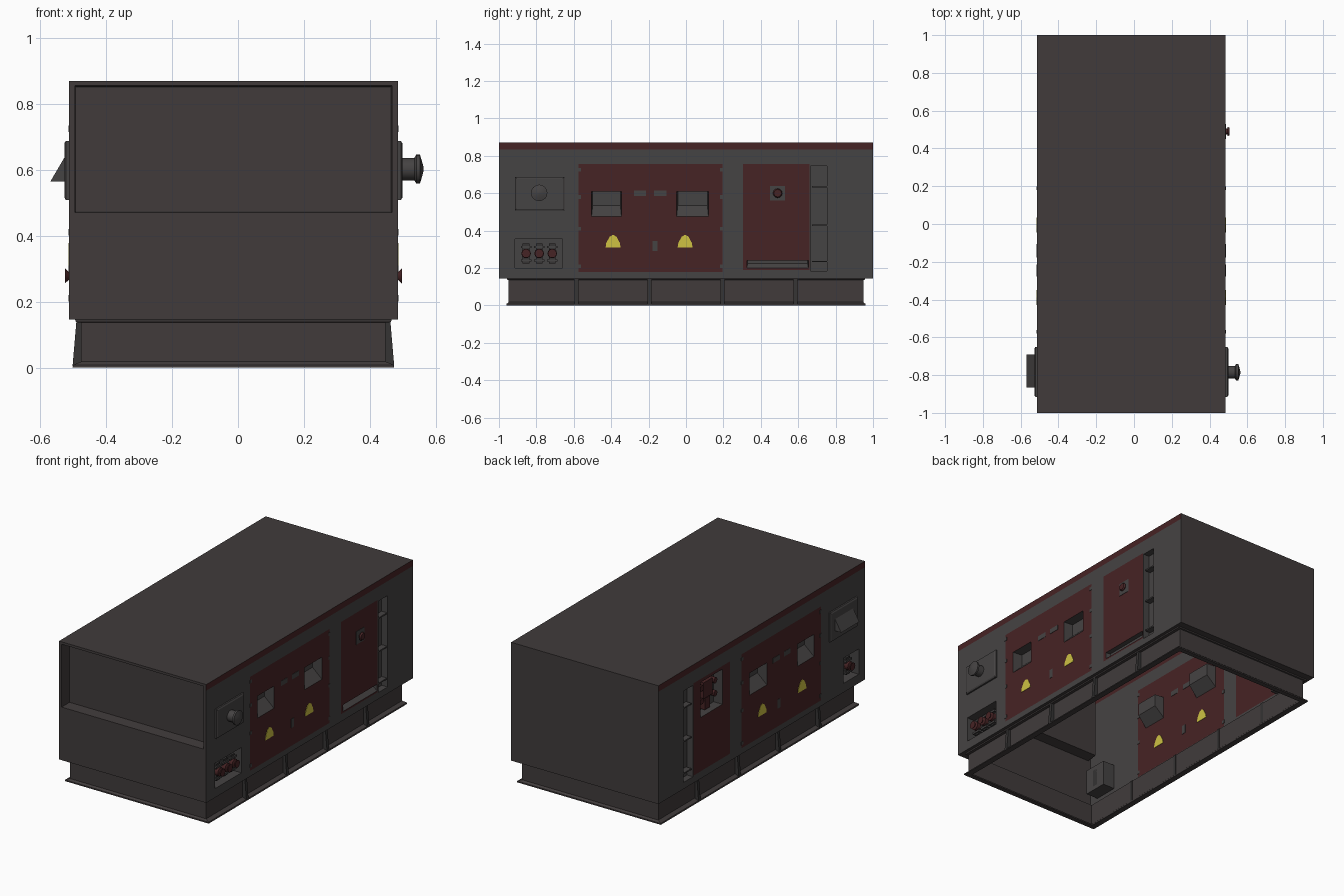
import bpy, bmesh, math
from mathutils import Vector

if "Cube" in bpy.data.objects:
    bpy.data.objects.remove(bpy.data.objects["Cube"])

def material(name, rgb):
    m = bpy.data.materials.new(name)
    m.diffuse_color = (*rgb, 1)
    m.use_nodes = True
    m.node_tree.nodes["Principled BSDF"].inputs["Base Color"].default_value = m.diffuse_color
    return m

SHELL = material("warm dark grey", (0.052, 0.044, 0.044))
SIDE = material("side grey", (0.060, 0.056, 0.056))
RED = material("dark red", (0.062, 0.017, 0.018))
YELLOW = material("warning yellow", (0.62, 0.54, 0.055))
DARK = material("charcoal", (0.035, 0.033, 0.033))

XR, XL, CX = 0.485, -0.513, -0.014      # side walls and body centre
ZB, ZT = 0.145, 0.87                    # body bottom and roof

def finish(bm, name, mats, smooth=False):
    me = bpy.data.meshes.new(name)
    bm.to_mesh(me)
    bm.free()
    ob = bpy.data.objects.new(name, me)
    bpy.context.collection.objects.link(ob)
    for m in mats:
        me.materials.append(m)
    if smooth:
        bpy.ops.object.select_all(action='DESELECT')
        ob.select_set(True)
        bpy.context.view_layer.objects.active = ob
        bpy.ops.object.shade_smooth_by_angle(angle=math.radians(40))
    return ob

def loft(name, loops, mat, out=None, cap=True, start=False, smooth=False):
    """Skin a row of closed loops; the end cap faces `out`."""
    bm = bmesh.new()
    rows = [[bm.verts.new(p) for p in lp] for lp in loops]
    n = len(rows[0])
    for a, b in zip(rows, rows[1:]):
        for i in range(n):
            j = (i + 1) % n
            bm.faces.new((a[i], a[j], b[j], b[i]))
    if start:
        bm.faces.new(rows[0][::-1])
    if cap:
        f = bm.faces.new(rows[-1])
        f.normal_update()
        if out and f.normal.dot(Vector(out)) < 0:
            bmesh.ops.reverse_faces(bm, faces=bm.faces[:])
    if not out:
        bmesh.ops.recalc_face_normals(bm, faces=bm.faces[:])
    return finish(bm, name, [mat], smooth)

def sheet(name, place, us, vs, holes, rule, out, mats):
    """Flat wall split on a grid, with rectangular holes and a colour rule."""
    bm = bmesh.new()
    us, vs = sorted(set(us)), sorted(set(vs))
    grid = [[bm.verts.new(place(u, v)) for v in vs] for u in us]
    for i in range(len(us) - 1):
        for j in range(len(vs) - 1):
            u, v = (us[i] + us[i + 1]) / 2, (vs[j] + vs[j + 1]) / 2
            if any(a < u < b and c < v < d for a, b, c, d in holes):
                continue
            f = bm.faces.new((grid[i][j], grid[i + 1][j], grid[i + 1][j + 1], grid[i][j + 1]))
            f.material_index = rule(u, v)
            f.normal_update()
            if f.normal.dot(Vector(out)) < 0:
                f.normal_flip()
    return finish(bm, name, mats)

# Helpers that work on a side wall: s = +1 right, -1 left, d = distance outward
def X(s, d):
    return (XR if s > 0 else XL) + s * d

def R(s, d, y0, y1, z0, z1):
    x = X(s, d)
    return [(x, y0, z0), (x, y1, z0), (x, y1, z1), (x, y0, z1)]

def box(name, s, d0, d1, y0, y1, z0, z1, mat, inset=0.0):
    return loft(name, [R(s, d0, y0, y1, z0, z1),
                       R(s, d1, y0 + inset, y1 - inset, z0 + inset, z1 - inset)],
                mat, (s, 0, 0), start=True)

def recess(name, s, depth, r, mat):
    return loft(name, [R(s, 0, *r), R(s, -depth, *r)], mat, (s, 0, 0))

def turned(name, s, y, z, prof, mat, n=16):
    loops = [[(X(s, d), y + r * math.cos(k * math.tau / n), z + r * math.sin(k * math.tau / n))
              for k in range(n)] for d, r in prof]
    return loft(name, loops, mat, (s, 0, 0), smooth=True)

# Shared layout of the sides: (y0, y1, z0, z1)
MAIN = (-0.575, 0.195, 0.18, 0.755)
DOOR = (0.305, 0.66, 0.19, 0.755)
WINDOWS = [(-0.505, -0.345, 0.475, 0.61), (-0.05, 0.12, 0.475, 0.61)]
COLUMN = (0.665, 0.755, 0.185, 0.745)
SOCKETS = {1: (-0.915, -0.66, 0.2, 0.355), -1: (-0.94, -0.79, 0.2, 0.355)}
SLOT = (0.325, 0.655, 0.2, 0.24)
CONTROL = (0.38, 0.59, 0.52, 0.735)

# Roof, back and front wall
loft("roof", [[(XL, -1, ZT), (XR, -1, ZT), (XR, 1, ZT), (XL, 1, ZT)]], SHELL, (0, 0, 1))
sheet("back_wall", lambda u, v: (u, 1, v), [XL, XR], [ZB, ZT], [], lambda u, v: 0, (0, 1, 0), [SHELL])
FR = (-0.495, 0.468, 0.47, 0.855)
sheet("front_wall", lambda u, v: (u, -1, v), [XL, XR, FR[0], FR[1]], [ZB, ZT, FR[2], FR[3]],
      [FR], lambda u, v: 0, (0, -1, 0), [SHELL])

def front_loop(y, g):
    a, b, c, d = FR
    return [(a + g, y, c + g), (b - g, y, c + g), (b - g, y, d - g), (a + g, y, d - g)]
loft("front_recess", [front_loop(-1, 0), front_loop(-0.93, 0.004)], SHELL, (0, -1, 0))

for s, tag in ((1, "right"), (-1, "left")):
    # Side wall with red panels and top stripe
    holes = WINDOWS + [COLUMN, SOCKETS[s], SLOT if s > 0 else CONTROL]
    rects = holes + [MAIN, DOOR]
    inside = lambda r, u, v: r[0] < u < r[1] and r[2] < v < r[3]
    sheet(tag + "_wall", lambda u, v: (X(s, 0), u, v),
          [-1, 1] + [y for r in rects for y in r[:2]],
          [ZB, 0.833, ZT] + [z for r in rects for z in r[2:]], holes,
          lambda u, v: int(v > 0.833 or inside(MAIN, u, v) or inside(DOOR, u, v)),
          (s, 0, 0), [SIDE, RED])

    # Scooped air intakes: vertical back, sloping sill
    for i, (y0, y1, z0, z1) in enumerate(WINDOWS):
        loft(f"{tag}_intake_{i}", [R(s, 0, y0, y1, z0, z1),
             R(s, -0.06, y0 + 0.006, y1 - 0.006, z0 + 0.06, z1)], SIDE, (s, 0, 0))

    # Small label plates and warning signs, visible from both faces of the wall
    for i, r in enumerate([(-0.278, -0.215, 0.585, 0.615), (-0.172, -0.105, 0.585, 0.615),
                           (-0.178, -0.152, 0.29, 0.345)]):
        box(f"{tag}_label_{i}", s, -0.002, 0.002, *r, SIDE)
    for i, y in enumerate((-0.39, -0.005)):
        shape = [(-0.04, 0.31), (0.04, 0.31), (0.036, 0.335), (0.018, 0.368),
                 (0, 0.378), (-0.018, 0.368), (-0.036, 0.335)]
        loft(f"{tag}_warning_sign_{i}", [[(X(s, d), y + a, z) for a, z in shape]
             for d in (-0.002, 0.002)], YELLOW, (s, 0, 0), start=True)

    # Hinges on panel edges
    for i, (y, z) in enumerate([(y, z) for y in (-0.57, 0.19) for z in (0.21, 0.41, 0.58, 0.725)]):
        box(f"{tag}_hinge_{i}", s, -0.002, 0.002, y - 0.009, y + 0.009, z - 0.01, z + 0.01, SIDE)

    # Recessed vertical column with shelves
    recess(tag + "_column", s, 0.04, COLUMN, SIDE)
    for i, z in enumerate((0.635, 0.43, 0.235)):
        box(f"{tag}_column_shelf_{i}", s, -0.04, -0.004, 0.675, 0.755, z - 0.004, z + 0.004, SIDE)

    # Socket bay with clamp sockets
    recess(tag + "_socket_bay", s, 0.08, SOCKETS[s], SIDE)
    for i, y in enumerate((-0.855, -0.785, -0.715) if s > 0 else (-0.865,)):
        box(f"{tag}_socket_body_{i}", s, -0.08, -0.02, y - 0.018, y + 0.018, 0.225, 0.33, DARK)
        for z in (0.24, 0.312):
            box(f"{tag}_socket_tab_{i}", s, -0.05, -0.012, y - 0.028, y + 0.028, z - 0.006, z + 0.006, SIDE)
        turned(f"{tag}_socket_cap_{i}", s, y, 0.278,
               [(-0.03, 0.026), (-0.005, 0.026), (0, 0.012), (0.012, 0.024)], RED, 10)

    # Gussets on the base rail
    for i, y in enumerate((-0.585, -0.195, 0.195, 0.585)):
        g = [(0.455, 0.144), (0.476, 0.144), (0.488, 0.004), (0.455, 0.004)]
        loft(f"{tag}_gusset_{i}", [[(CX + s * a, y + t, z) for a, z in g] for t in (-0.01, 0.01)],
             DARK, (0, 1, 0), start=True)

    # Raised plate at the upper front corner
    a, b, c, d = -0.915, -0.65, 0.508, 0.688
    loft(tag + "_upper_plate", [R(s, 0, a, b, c, d), R(s, 0.009, a, b, c, d),
         R(s, 0.014, a + 0.008, b - 0.008, c + 0.008, d - 0.008)], SIDE, (s, 0, 0))

# Right side: filler knob, emergency button, door slot
turned("filler_knob", 1, -0.785, 0.602, [(0.012, 0.034), (0.05, 0.034), (0.056, 0.044),
       (0.067, 0.044), (0.072, 0.028), (0.078, 0.006)], SIDE)
box("button_plate", 1, -0.002, 0.002, 0.45, 0.53, 0.56, 0.64, SIDE)
turned("stop_button", 1, 0.49, 0.6, [(0.002, 0.016), (0.01, 0.016), (0.011, 0.025), (0.02, 0.02)], RED, 12)
loft("door_slot", [R(1, 0, *SLOT), R(1, -0.03, 0.33, 0.65, 0.225, 0.24)], SIDE, (1, 0, 0))

# Left side: exhaust hood and control niche
loft("exhaust_hood", [[(X(-1, 0.012), y, 0.64), (X(-1, 0.056), y, 0.565), (X(-1, 0.012), y, 0.565)]
     for y in (-0.865, -0.69)], SIDE, (0, 1, 0), start=True)
recess("control_niche", -1, 0.06, CONTROL, SIDE)
box("control_unit", -1, -0.06, -0.02, 0.44, 0.54, 0.6, 0.71, RED, 0.006)
box("control_stem", -1, -0.06, -0.025, 0.465, 0.515, 0.53, 0.6, RED)
for i, (y, z) in enumerate([(0.425, 0.68), (0.555, 0.68), (0.425, 0.6), (0.555, 0.6)]):
    turned(f"control_knob_{i}", -1, y, z, [(-0.06, 0.018), (-0.015, 0.018)], RED, 10)

# Base frame: one channel profile carried round the rectangle
rail = [(0.499, 1.0, 0.145), (0.480, 0.958, 0.145), (0.478, 0.956, 0.138), (0.462, 0.948, 0.136),
        (0.462, 0.948, 0.018), (0.486, 0.96, 0.008), (0.488, 0.96, 0.0), (0.452, 0.93, 0.0),
        (0.452, 0.93, 0.008), (0.456, 0.94, 0.012), (0.456, 0.94, 0.14)]
loft("base_frame", [[(CX - a, -b, z), (CX + a, -b, z), (CX + a, b, z), (CX - a, b, z)]
     for a, b, z in rail], SHELL, cap=False)
